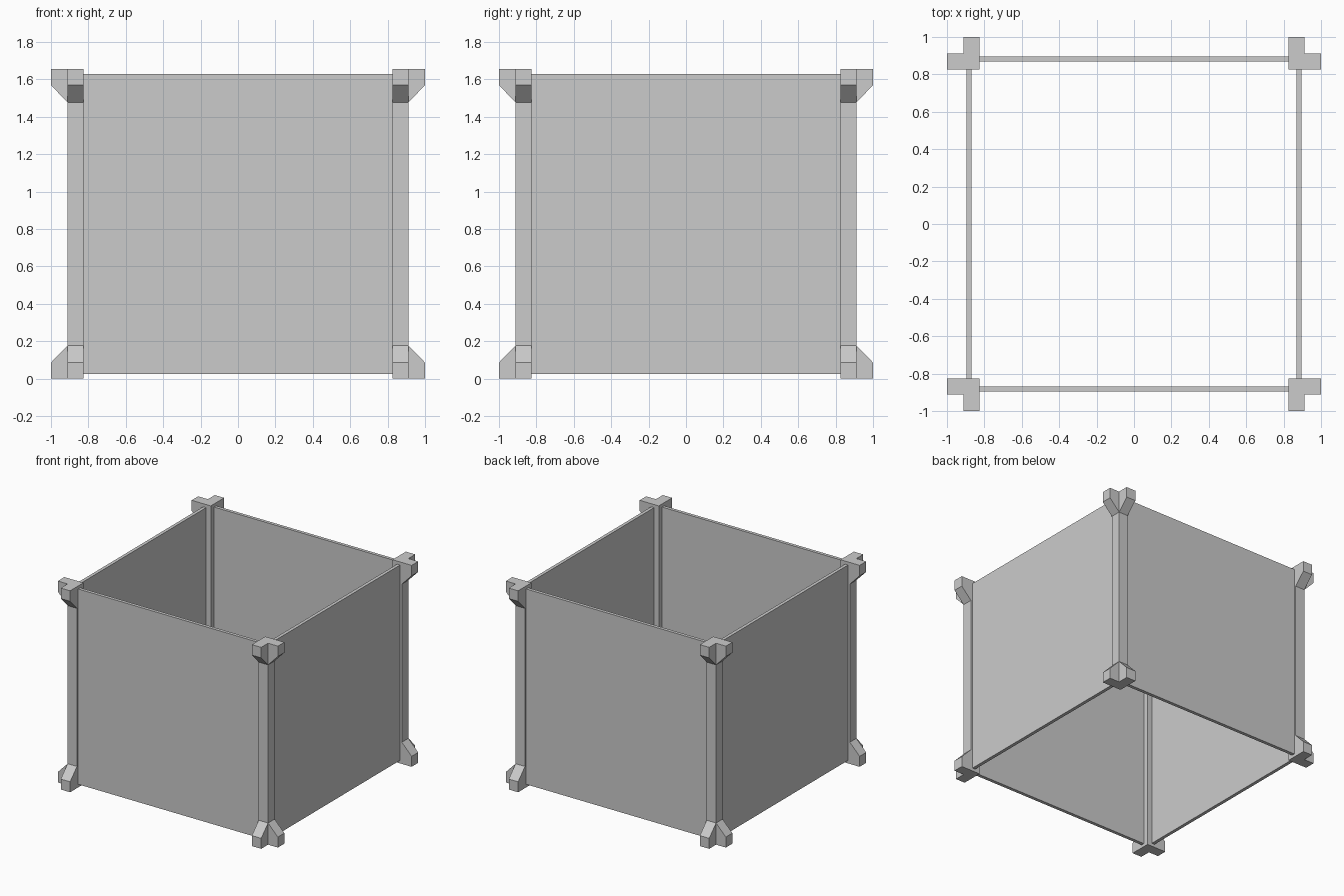
import bpy, bmesh
from mathutils import Vector

if "Cube" in bpy.data.objects:
    bpy.data.objects.remove(bpy.data.objects["Cube"])

IN, OUT, TIP = 0.826, 0.911, 1.0      # post inner face, outer face, bracket tip
H = 1.655                             # overall height
LIP, RISE = 0.086, 0.178              # bracket end height, height where the slope meets the post


def prism(name, profile, sweep):
    """Extrude a flat polygon along a vector."""
    bm = bmesh.new()
    face = bm.faces.new([bm.verts.new(p) for p in profile])
    new = bmesh.ops.extrude_face_region(bm, geom=[face])["geom"]
    verts = [v for v in new if isinstance(v, bmesh.types.BMVert)]
    bmesh.ops.translate(bm, verts=verts, vec=Vector(sweep))
    if face.is_valid and len(face.link_loops if hasattr(face, "link_loops") else face.loops) and \
            sum(1 for e in face.edges if len(e.link_faces) == 2) == 0:
        bm.faces.remove(face)
    bmesh.ops.recalc_face_normals(bm, faces=bm.faces[:])
    mesh = bpy.data.meshes.new(name)
    bm.to_mesh(mesh)
    bm.free()
    obj = bpy.data.objects.new(name, mesh)
    bpy.context.collection.objects.link(obj)
    return obj


def box(name, lo, hi):
    x0, y0, z0 = lo
    x1, y1, z1 = hi
    return prism(name, [(x0, y0, z0), (x1, y0, z0), (x1, y1, z0), (x0, y1, z0)], (0, 0, z1 - z0))


def mirror(obj, x, y):
    mod = obj.modifiers.new("mirror", "MIRROR")
    mod.use_axis = (x, y, False)


# Corner posts
mirror(box("corner_post", (IN, IN, 0), (OUT, OUT, H)), True, True)

# Sloped brackets at the foot and head of every post, two per end
side = [(OUT, 0), (TIP, 0), (TIP, LIP), (OUT, RISE)]
for end in ("foot", "head"):
    pts = side if end == "foot" else [(d, H - z) for d, z in side]
    bx = prism(end + "_bracket_x", [(d, IN, z) for d, z in pts], (0, OUT - IN, 0))
    by = prism(end + "_bracket_y", [(IN, d, z) for d, z in pts], (OUT - IN, 0, 0))
    mirror(bx, True, True)
    mirror(by, True, True)

# Thin wall panels between the posts
P0, P1, Z0, Z1 = 0.868, 0.895, 0.025, H - 0.025
mirror(box("side_panel", (P0, -IN, Z0), (P1, IN, Z1)), True, False)
mirror(box("front_back_panel", (-IN, P0, Z0), (IN, P1, Z1)), False, True)
